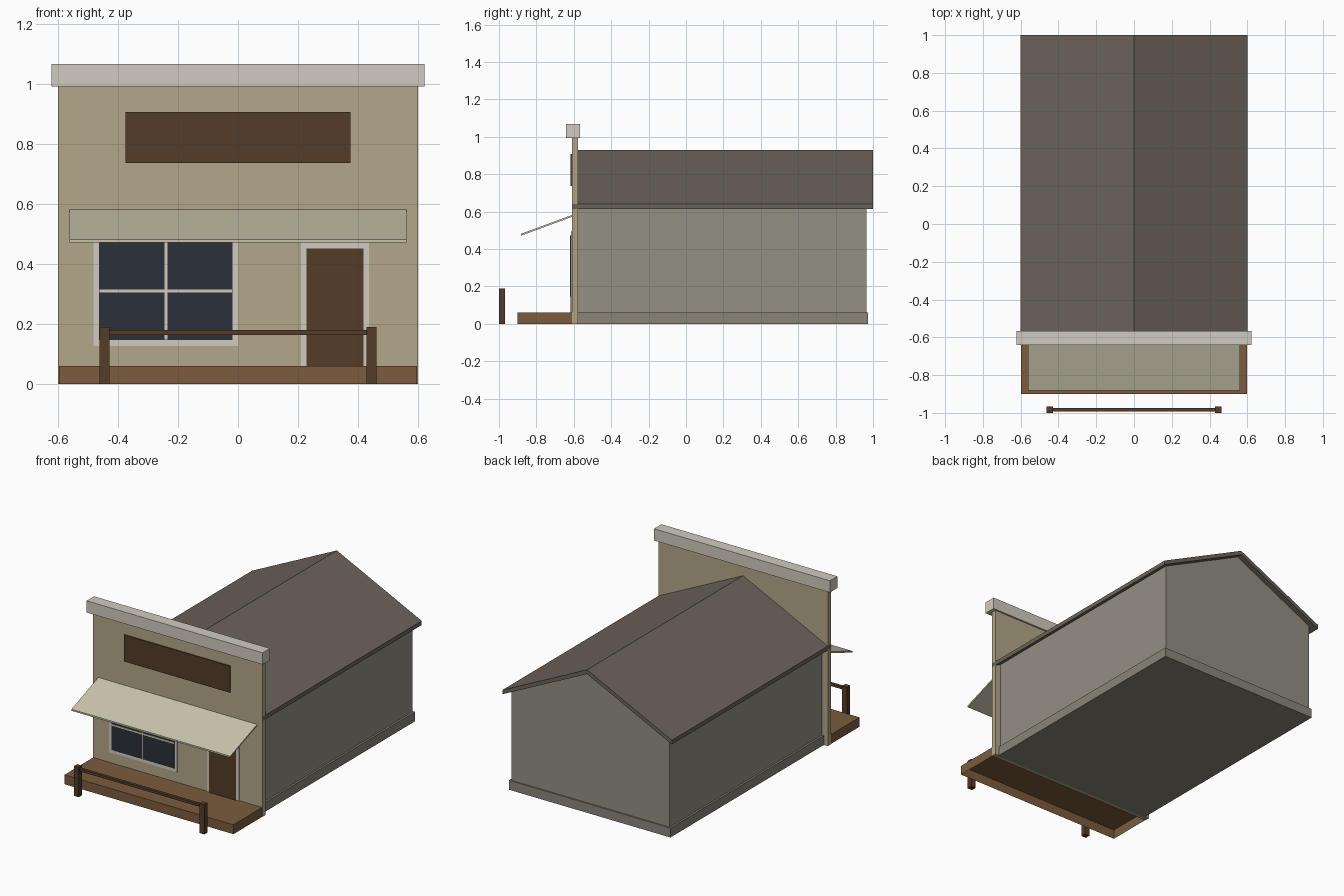
import bpy, bmesh

if "Cube" in bpy.data.objects:
    bpy.data.objects.remove(bpy.data.objects["Cube"])

def material(name, rgb):
    m = bpy.data.materials.new(name)
    m.diffuse_color = (*[(c / 255) ** 2.2 for c in rgb], 1)
    m.use_nodes = True
    m.node_tree.nodes["Principled BSDF"].inputs["Base Color"].default_value = m.diffuse_color
    return m

PLASTER = material("tan_boards", (178, 165, 135))
TRIM = material("pale_trim", (208, 202, 190))
WALL = material("grey_walls", (146, 142, 130))
BASE = material("grey_base", (136, 132, 120))
ROOF = material("roof", (108, 99, 91))
WOOD = material("porch_wood", (122, 92, 64))
DARK = material("dark_wood", (84, 62, 45))
GLASS = material("glass", (46, 52, 58))
CANVAS = material("awning", (200, 194, 170))

def finish(name, bm, mat):
    bmesh.ops.recalc_face_normals(bm, faces=bm.faces[:])
    me = bpy.data.meshes.new(name)
    bm.to_mesh(me)
    bm.free()
    me.materials.append(mat)
    ob = bpy.data.objects.new(name, me)
    bpy.context.collection.objects.link(ob)
    return ob

def box(name, x, y, z, mat, open_bottom=False):
    """Box from (min, max) ranges on each axis."""
    bm = bmesh.new()
    bmesh.ops.create_cube(bm, size=1)
    for v in bm.verts:
        v.co = [r[0] if c < 0 else r[1] for c, r in zip(v.co, (x, y, z))]
    if open_bottom:
        low = [f for f in bm.faces if all(v.co.z == z[0] for v in f.verts)]
        bmesh.ops.delete(bm, geom=low, context='FACES_ONLY')
    return finish(name, bm, mat)

def prism(name, profile, axis, lo, hi, mat):
    """Extrude a 2D profile along x (profile in yz) or y (profile in xz)."""
    bm = bmesh.new()
    at = (lambda a, b, t: (t, a, b)) if axis == 'x' else (lambda a, b, t: (a, t, b))
    face = bm.faces.new([bm.verts.new(at(a, b, lo)) for a, b in profile])
    ext = bmesh.ops.extrude_face_region(bm, geom=[face])
    d = at(0, 0, hi - lo)
    bmesh.ops.translate(bm, vec=d, verts=[g for g in ext['geom'] if isinstance(g, bmesh.types.BMVert)])
    return finish(name, bm, mat)

# Main building: gabled body, plinth and roof
prism("building_body", [(-.56, 0.001), (.56, 0.001), (.56, .632), (0, .903), (-.56, .632)],
      'y', -.58, .965, WALL)
box("plinth", (-.572, .572), (-.585, .974), (0, .06), BASE)
prism("gable_roof", [(-.6, .613), (0, .903), (.6, .613), (.6, .64), (0, .93), (-.6, .64)],
      'y', -.607, 1.0, ROOF)

# False front with cornice and blank sign board
box("false_front", (-.6, .6), (-.61, -.577), (0, .995), PLASTER)
box("cornice", (-.623, .623), (-.641, -.566), (.993, 1.068), TRIM)
box("sign_board", (-.375, .375), (-.617, -.605), (.737, .907), DARK)

# Window
box("window_frame", (-.482, 0), (-.615, -.605), (.127, .493), TRIM)
box("window_glass", (-.463, -.019), (-.618, -.605), (.147, .473), GLASS)
box("window_mullion", (-.246, -.236), (-.621, -.605), (.147, .473), TRIM)
box("window_crossbar", (-.463, -.019), (-.621, -.605), (.305, .315), TRIM)

# Door
box("door_frame", (.21, .437), (-.615, -.605), (.06, .475), TRIM)
box("door", (.228, .418), (-.618, -.605), (.06, .453), DARK)

# Sloped awning
prism("awning", [(-.61, .572), (-.61, .582), (-.881, .482), (-.881, .472)], 'x', -.562, .562, CANVAS)

# Porch deck (open underneath) and hitching rail
box("porch_deck", (-.598, .598), (-.9, -.61), (0, .06), WOOD, open_bottom=True)
for side, x in (("left", -.445), ("right", .445)):
    box(f"hitching_post_{side}", (x - .017, x + .017), (-1.0, -.967), (0, .19), DARK)
box("hitching_rail", (-.445, .445), (-.993, -.974), (.164, .18), DARK)
